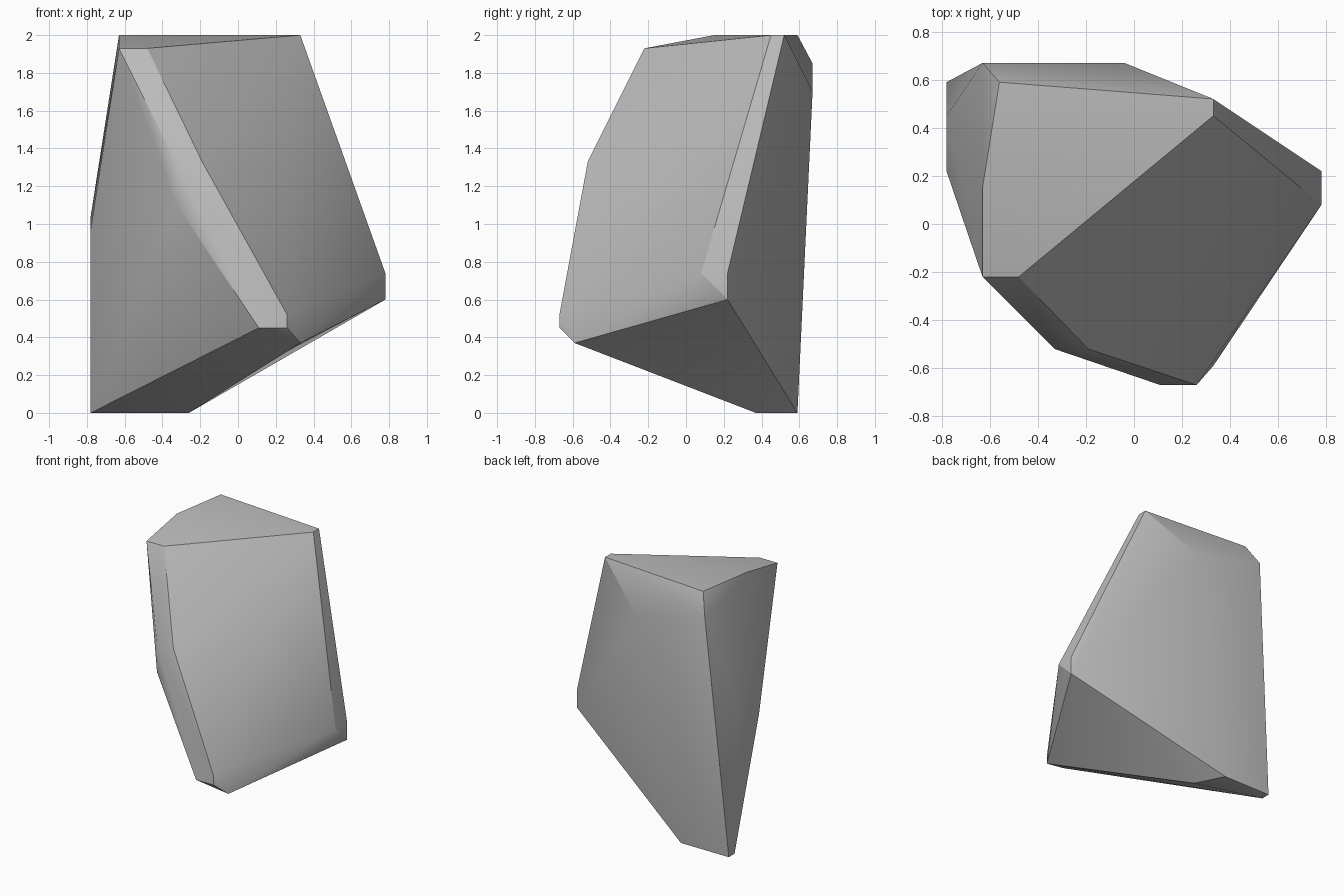
import bpy
import bmesh
import math

cube = bpy.data.objects.get("Cube")
if cube:
    bpy.data.objects.remove(cube, do_unlink=True)

stone = bpy.data.materials.new("stone_grey")
stone.use_nodes = True
colour = (0.5, 0.5, 0.5, 1)
stone.diffuse_color = colour
stone.node_tree.nodes["Principled BSDF"].inputs["Base Color"].default_value = colour

# Chipped corners of the boulder, grouped by region
top_rim = [(-.63, -.22, 1.93), (-.48, -.22, 1.93), (.33, .45, 2),
           (.33, .52, 2), (-.56, .59, 2), (-.63, .15, 2)]
front_ridge = [(-.33, -.52, 1.33), (-.19, -.52, 1.33), (-.33, -.52, 1.11),
               (.11, -.67, .45), (.26, -.67, .45), (.26, -.67, .52),
               (.33, -.59, .37)]
side_corners = [(.78, .08, .74), (.78, .22, .74), (.78, .22, .6),
                (-.78, .22, .97), (-.78, .45, 1.04)]
back_corners = [(-.63, .67, 1.85), (-.04, .67, 1.7)]
base = [(-.78, .59, 0), (-.78, .52, 0), (-.37, .59, 0), (-.26, .37, 0)]

# Wrap the corners in a convex faceted skin
bm = bmesh.new()
for corner in top_rim + front_ridge + side_corners + back_corners + base:
    bm.verts.new(corner)
bmesh.ops.convex_hull(bm, input=bm.verts[:])
loose = [v for v in bm.verts if not v.link_faces]
bmesh.ops.delete(bm, geom=loose, context='VERTS')
bmesh.ops.dissolve_limit(bm, angle_limit=math.radians(0.5),
                         verts=bm.verts[:], edges=bm.edges[:])
bmesh.ops.recalc_face_normals(bm, faces=bm.faces[:])
mesh = bpy.data.meshes.new("boulder")
bm.to_mesh(mesh)
bm.free()
mesh.materials.append(stone)

boulder = bpy.data.objects.new("boulder", mesh)
bpy.context.collection.objects.link(boulder)

# Soft shading across shallow facets, crisp chipped edges
bpy.ops.object.select_all(action='DESELECT')
boulder.select_set(True)
bpy.context.view_layer.objects.active = boulder
bpy.ops.object.shade_smooth_by_angle(angle=math.radians(30))
